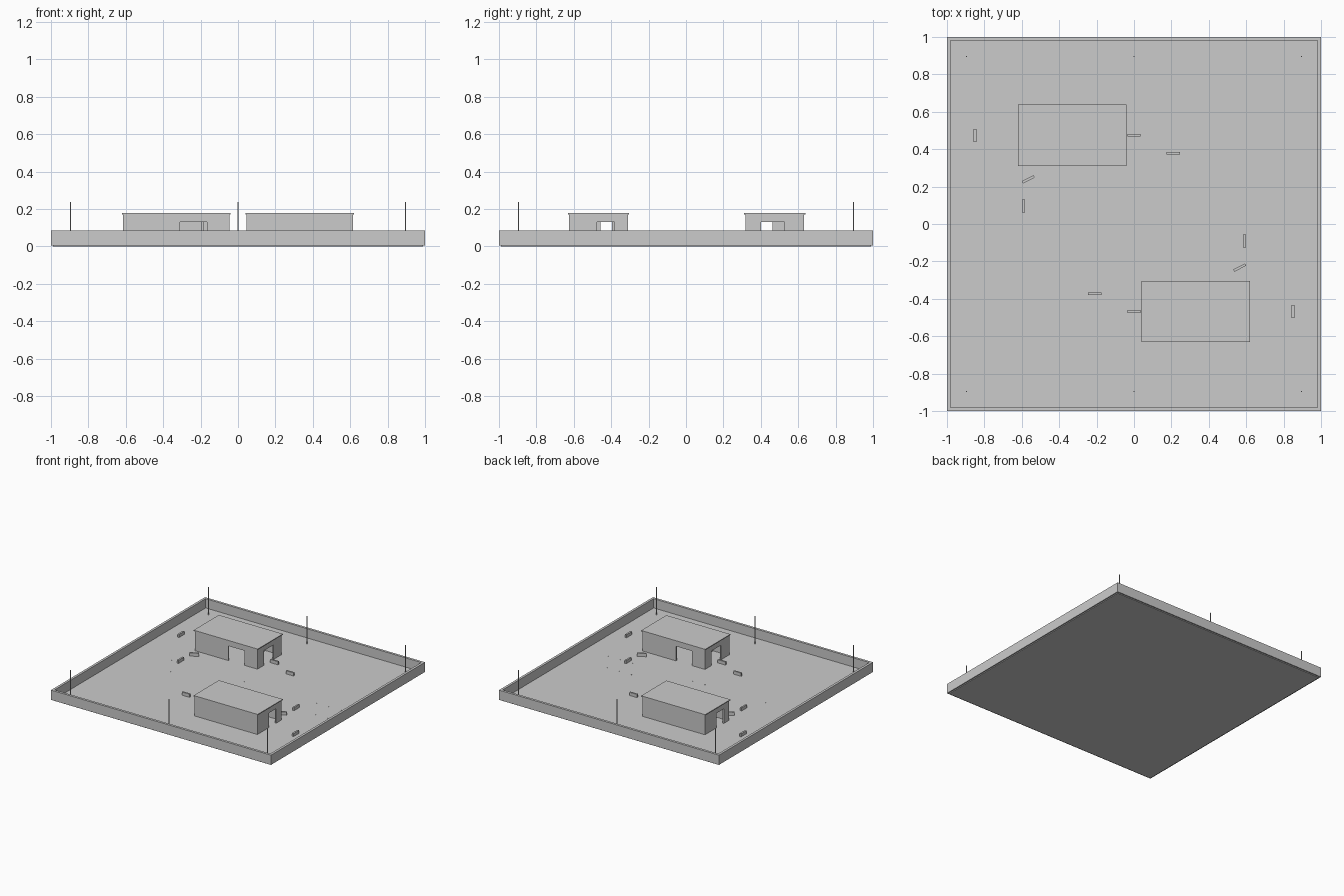
import bpy, bmesh, math
from mathutils import Matrix, Vector

if "Cube" in bpy.data.objects:
    bpy.data.objects.remove(bpy.data.objects["Cube"])

FLOOR = 0.01      # top of the base slab
CENTRE_Y = 0.003  # the two halves are half-turn copies about this line


def boxes(name, spans, matrix=Matrix()):
    """One object from boxes given as (x0, x1, y0, y1, z0, z1)."""
    bm = bmesh.new()
    for x0, x1, y0, y1, z0, z1 in spans:
        m = Matrix.Translation(((x0 + x1) / 2, (y0 + y1) / 2, (z0 + z1) / 2))
        m = m @ Matrix.Diagonal((x1 - x0, y1 - y0, z1 - z0, 1))
        bmesh.ops.create_cube(bm, size=1, matrix=m)
    mesh = bpy.data.meshes.new(name)
    bm.to_mesh(mesh)
    bm.free()
    ob = bpy.data.objects.new(name, mesh)
    ob.matrix_world = matrix
    bpy.context.collection.objects.link(ob)
    return ob


# base slab and perimeter walls
boxes("floor", [(-0.99, 0.99, -0.99, 0.99, 0, FLOOR)])
Z0, Z1, T = 0.006, 0.086, 0.02
boxes("perimeter_wall", [
    (-1, 1, -1, -1 + T, Z0, Z1), (-1, 1, 1 - T, 1, Z0, Z1),
    (-1, -1 + T, -1 + T, 1 - T, Z0, Z1), (1 - T, 1, -1 + T, 1 - T, Z0, Z1)])

# six thin poles
for x in (-0.895, 0, 0.895):
    for y in (-0.895, 0.895):
        bpy.ops.mesh.primitive_cylinder_add(
            vertices=8, radius=0.003, depth=0.238 - FLOOR,
            location=(x, y, (0.238 + FLOOR) / 2))
        bpy.context.object.name = "pole"

# rows of tiny floor markers along the central path
boxes("path_markers", [
    (x - 0.002, x + 0.002, y - 0.002, y + 0.002, FLOOR, FLOOR + 0.001)
    for y in (-0.09, 0.08) for x in [-0.88 + 0.11 * i for i in range(17)]])

# building: hollow walls with three doorways, a partition and a flat roof
X0, X1, Y0, Y1, W = -0.615, -0.045, 0.317, 0.632, 0.012
TOP, DOOR = 0.172, 0.13


def wall_x(y, x0, x1, a, b):
    """Wall along x with a doorway from a to b."""
    return [(x0, a, y, y + W, FLOOR, TOP), (b, x1, y, y + W, FLOOR, TOP),
            (a, b, y, y + W, DOOR, TOP)]


def wall_y(x, y0, y1, a, b):
    """Wall along y with a doorway from a to b."""
    return [(x, x + W, y0, a, FLOOR, TOP), (x, x + W, b, y1, FLOOR, TOP),
            (x, x + W, a, b, DOOR, TOP)]


building = wall_x(Y0, X0, X1, -0.31, -0.165)
building += [(X0, X1, Y1 - W, Y1, FLOOR, TOP)]
building += wall_y(X1 - W, Y0 + W, Y1 - W, 0.402, 0.527)
building += wall_y(X0, Y0 + W, Y1 - W, 0.388, 0.483)
partition = [(-0.198, -0.184, 0.463, Y1 - W, FLOOR, TOP)]
roof = [(X0 - 0.006, X1 + 0.006, Y0 - 0.006, Y1 + 0.006, TOP, 0.179)]

# low barriers: x, y, heading in degrees
BARRIERS = [(-0.85, 0.473, 90), (-0.565, 0.239, 27), (-0.591, 0.096, 90),
            (0, 0.474, 0), (0.21, 0.379, 0)]

# both halves of the arena
for half, angle in (("back", 0), ("front", math.pi)):
    turn = (Matrix.Translation((0, CENTRE_Y, 0)) @ Matrix.Rotation(angle, 4, 'Z')
            @ Matrix.Translation((0, -CENTRE_Y, 0)))
    boxes(half + "_building_walls", building, turn)
    boxes(half + "_building_partition", partition, turn)
    boxes(half + "_building_roof", roof, turn)
    for x, y, deg in BARRIERS:
        place = (turn @ Matrix.Translation(Vector((x, y, 0)))
                 @ Matrix.Rotation(math.radians(deg), 4, 'Z'))
        boxes(half + "_barrier",
              [(-0.035, 0.035, -0.007, 0.007, FLOOR, FLOOR + 0.026)], place)
